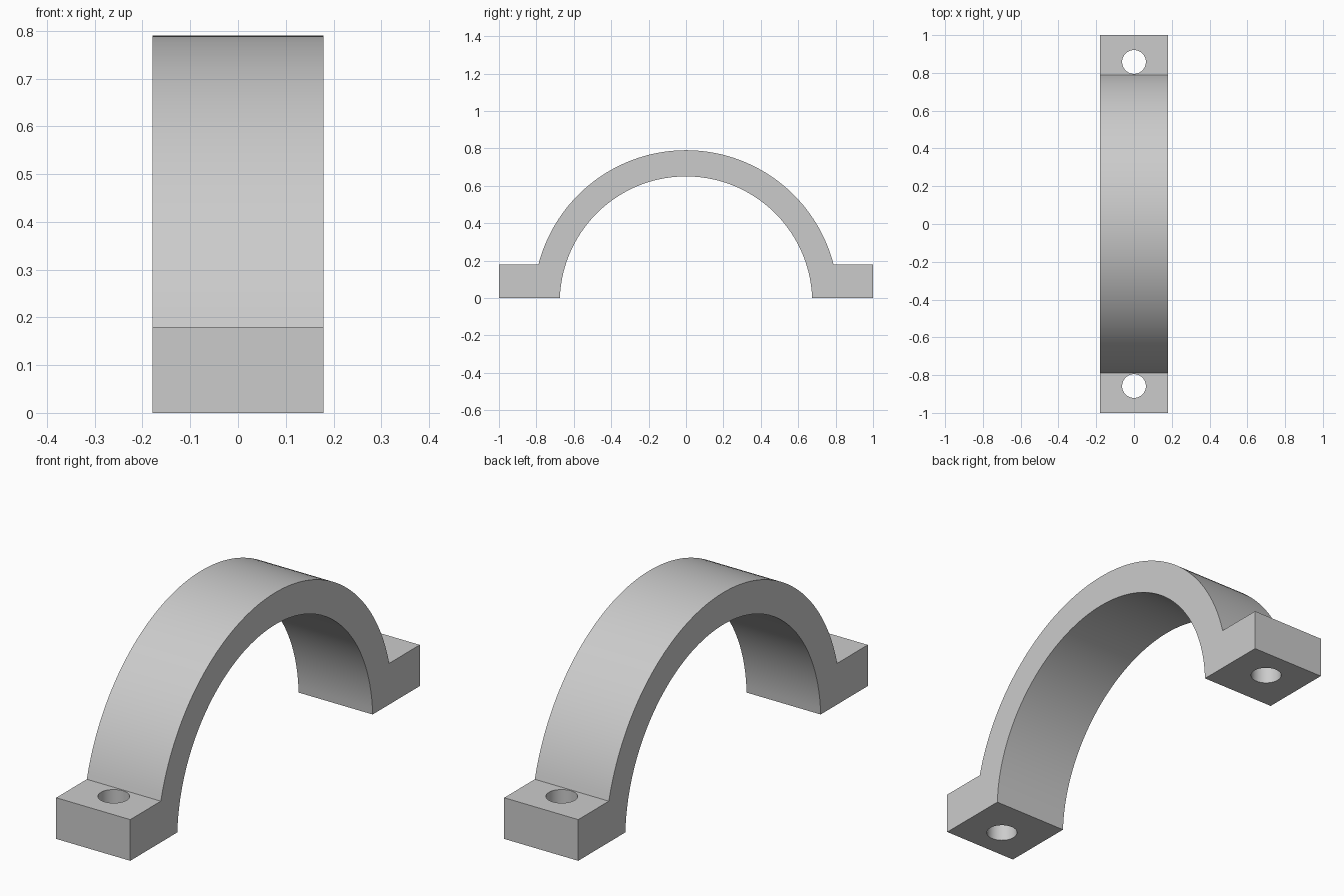
import bpy
import bmesh
from math import asin, cos, sin, pi

if "Cube" in bpy.data.objects:
    bpy.data.objects.remove(bpy.data.objects["Cube"])

HALF_WIDTH = 0.179
CENTRE_Z = -0.025          # shared centre of both arcs
R_IN, R_OUT = 0.675, 0.815
FLANGE_Z = 0.18
HOLE_Y, HOLE_R = 0.858, 0.063
STEPS = 72

grey = bpy.data.materials.new("light_grey")
grey.use_nodes = True
colour = (0.6, 0.6, 0.6, 1)
grey.diffuse_color = colour
grey.node_tree.nodes["Principled BSDF"].inputs["Base Color"].default_value = colour


def arc(radius, z_end):
    """Arc over the top from +y to -y, ending at height z_end."""
    start = asin((z_end - CENTRE_Z) / radius)
    angles = [start + (pi - 2 * start) * i / STEPS for i in range(STEPS + 1)]
    return [(radius * cos(a), CENTRE_Z + radius * sin(a)) for a in angles]


# Clamp side profile: outer arc, left foot, inner arc back, right foot
profile = arc(R_OUT, FLANGE_Z) + [(-1, FLANGE_Z), (-1, 0)]
profile += arc(R_IN, 0)[::-1] + [(1, 0), (1, FLANGE_Z)]

bm = bmesh.new()
side = bm.faces.new([bm.verts.new((-HALF_WIDTH, y, z)) for y, z in profile])
result = bmesh.ops.extrude_face_region(bm, geom=[side])
moved = [v for v in result["geom"] if isinstance(v, bmesh.types.BMVert)]
bmesh.ops.translate(bm, verts=moved, vec=(2 * HALF_WIDTH, 0, 0))
bmesh.ops.recalc_face_normals(bm, faces=bm.faces)
mesh = bpy.data.meshes.new("clamp_half")
bm.to_mesh(mesh)
bm.free()
clamp = bpy.data.objects.new("clamp_half", mesh)
bpy.context.collection.objects.link(clamp)
mesh.materials.append(grey)

# Bolt holes through both feet
for y in (-HOLE_Y, HOLE_Y):
    bpy.ops.mesh.primitive_cylinder_add(vertices=48, radius=HOLE_R, depth=0.6,
                                        location=(0, y, FLANGE_Z / 2))
    cutter = bpy.context.object
    cutter.name = "bolt_hole_cutter"
    cutter.hide_render = True
    cutter.data.materials.append(grey)
    cut = clamp.modifiers.new("bolt_hole", 'BOOLEAN')
    cut.operation = 'DIFFERENCE'
    cut.solver = 'EXACT'
    cut.object = cutter
    bpy.ops.object.select_all(action='DESELECT')
    clamp.select_set(True)
    bpy.context.view_layer.objects.active = clamp
    bpy.ops.object.modifier_apply(modifier=cut.name)
    bpy.data.objects.remove(cutter)

bpy.ops.object.shade_smooth_by_angle()
